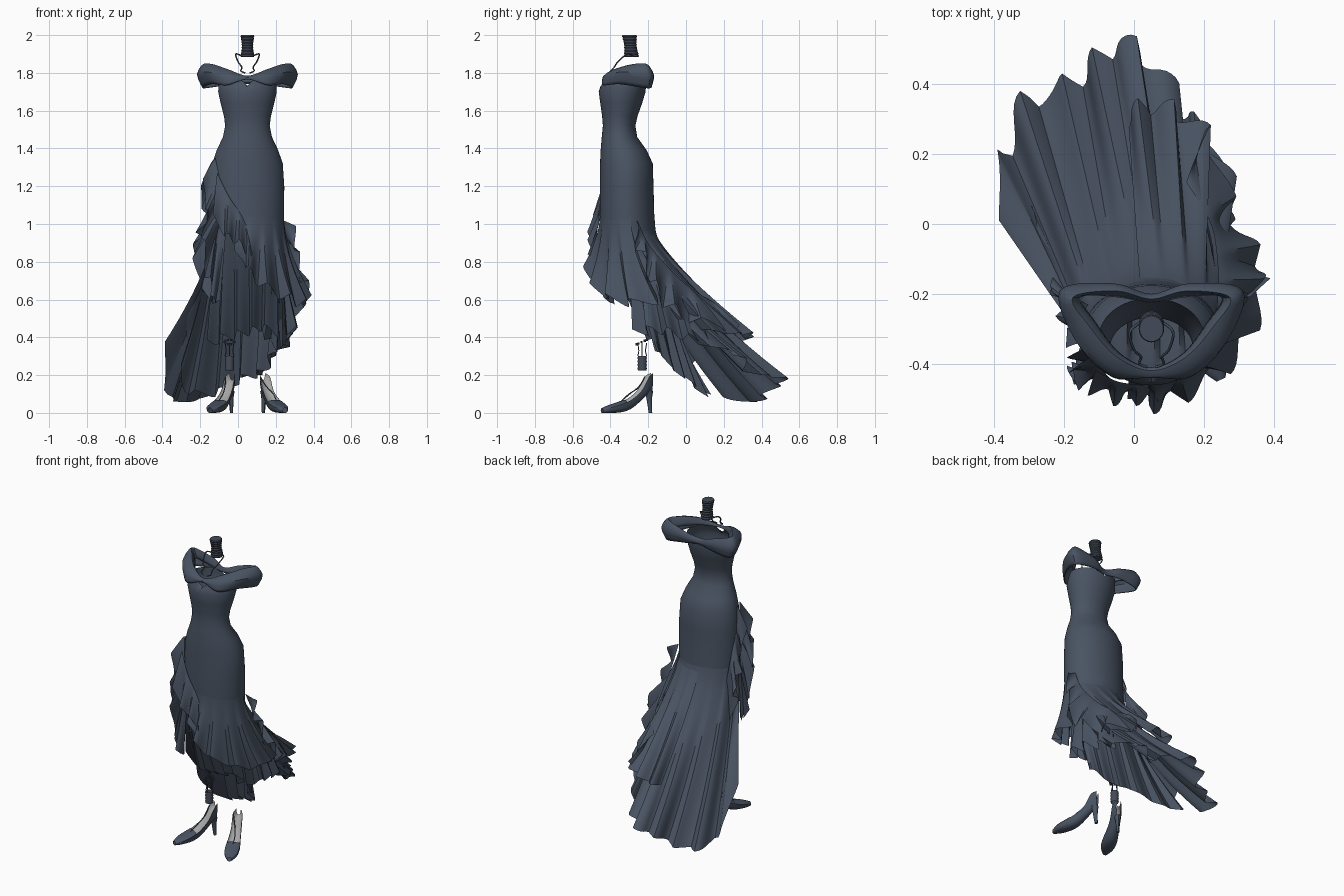
import bpy, bmesh, math
from math import sin, cos, pi, radians
from mathutils import Vector, Matrix

if "Cube" in bpy.data.objects:
    bpy.data.objects.remove(bpy.data.objects["Cube"], do_unlink=True)

MIDDLE_X = 0.05


def material(name, red, green, blue):
    mat = bpy.data.materials.new(name)
    mat.use_nodes = True
    mat.diffuse_color = (red, green, blue, 1)
    mat.node_tree.nodes["Principled BSDF"].inputs["Base Color"].default_value = (red, green, blue, 1)
    return mat


slate = material("slate blue fabric", .066, .086, .122)
dark = material("dark trim", .056, .07, .098)
grey = material("grey lining", .38, .38, .38)


def spline(points, count, closed=False):
    """Sample a smooth curve through the given points."""
    pts = [Vector(p) for p in points]
    last = len(pts) if closed else len(pts) - 1

    def pick(i):
        return pts[i % len(pts)] if closed else pts[max(0, min(i, len(pts) - 1))]

    result = []
    for step in range(count if closed else count + 1):
        pos = step * last / count
        i = min(int(pos), last - 1)
        t = pos - i
        a, b, c, d = (pick(i + k) for k in (-1, 0, 1, 2))
        result.append(b + (c - a) * (t / 2) + (a * 2 - b * 5 + c * 4 - d) * (t * t / 2)
                      + (b * 3 - a - c * 3 + d) * (t ** 3 / 2))
    return result


def loft(name, rows, mat, closed=False, caps=False, thickness=0):
    """Skin a grid of points, given row by row."""
    bm = bmesh.new()
    grid = [[bm.verts.new(p) for p in row] for row in rows]
    width = len(grid[0])
    for low, high in zip(grid, grid[1:]):
        for i in range(width if closed else width - 1):
            j = (i + 1) % width
            bm.faces.new((low[i], low[j], high[j], high[i]))
    if caps:
        bm.faces.new(grid[0])
        bm.faces.new(grid[-1])
    bmesh.ops.recalc_face_normals(bm, faces=bm.faces)
    mesh = bpy.data.meshes.new(name)
    bm.to_mesh(mesh)
    bm.free()
    mesh.materials.append(mat)
    obj = bpy.data.objects.new(name, mesh)
    bpy.context.collection.objects.link(obj)
    if thickness:
        obj.modifiers.new("thickness", "SOLIDIFY").thickness = thickness
    return obj


def pleated_sheet(name, top, hem, pleats, depth, flare, ragged=.03, onset=1.3):
    """Cloth hanging from a top line to a hem, with rounded folds that deepen downwards."""
    cols, steps = pleats * 10, 14
    upper, lower = spline(top, cols), spline(hem, cols)
    rows = []
    for s in range(steps + 1):
        v = s / steps
        row = []
        for i in range(cols + 1):
            along = lower[min(i + 1, cols)] - lower[max(i - 1, 0)]
            drop = lower[i] - upper[i]
            normal = along.cross(drop).normalized()
            phase = (i / 10) % 1
            fold = -.5 * cos(pi * phase / .8) if phase < .8 else .5 * cos(pi * (phase - .8) / .2)
            reach = v * (1 + ragged * fold * v)
            p = upper[i] + Vector((drop.x * reach ** flare, drop.y * reach ** flare, drop.z * reach))
            row.append(p + normal * (fold * depth * v ** onset))
        rows.append(row)
    return loft(name, rows, slate)


def wire(name, points, radius, mat):
    curve = bpy.data.curves.new(name, "CURVE")
    curve.dimensions = "3D"
    curve.bevel_depth = radius
    curve.bevel_resolution = 1
    line = curve.splines.new("POLY")
    path = spline(points, 24)
    line.points.add(len(path) - 1)
    for point, p in zip(line.points, path):
        point.co = (*p, 1)
    curve.materials.append(mat)
    obj = bpy.data.objects.new(name, curve)
    bpy.context.collection.objects.link(obj)
    return obj


def ring(x, y, z, rx, ry, count=60):
    return [Vector((x + rx * cos(2 * pi * i / count), y + ry * sin(2 * pi * i / count), z))
            for i in range(count)]


# Fitted body: height, half width, front, back
profile = [(.95, .19, -.452, -.16), (1.05, .194, -.457, -.168), (1.2, .195, -.455, -.172),
           (1.32, .187, -.455, -.176), (1.39, .163, -.452, -.208), (1.46, .13, -.446, -.258),
           (1.52, .118, -.44, -.268), (1.57, .124, -.444, -.257), (1.64, .142, -.454, -.232),
           (1.7, .155, -.462, -.214), (1.73, .153, -.452, -.212), (1.765, .15, -.435, -.212)]
body = [ring(MIDDLE_X, (front + back) / 2, z, rx, (back - front) / 2) for z, rx, front, back in profile]
# Neckline dips at the centre of the front and back
for p in body[-1]:
    p.z -= .032 * max(0, 1 - abs(p.x - MIDDLE_X) / .035)
loft("fitted_bodice_and_skirt", body, slate, closed=True)

# Off-the-shoulder collar, mirrored from front centre to back centre
collar_lines = [
    [(0, -.41, 1.775), (.09, -.37, 1.78), (.16, -.28, 1.79), (.2, -.21, 1.78), (.1, -.21, 1.76), (0, -.225, 1.75)],
    [(0, -.42, 1.785), (.1, -.38, 1.818), (.18, -.29, 1.845), (.225, -.21, 1.848), (.1, -.192, 1.81), (0, -.215, 1.78)],
    [(0, -.44, 1.775), (.12, -.425, 1.79), (.22, -.33, 1.805), (.262, -.19, 1.79), (.11, -.17, 1.78), (0, -.2, 1.755)],
    [(0, -.437, 1.765), (.11, -.44, 1.735), (.19, -.35, 1.74), (.235, -.2, 1.718), (.1, -.185, 1.735), (0, -.21, 1.74)],
]
collar = []
for half in collar_lines:
    whole = half + [(-x, y, z) for x, y, z in reversed(half[1:-1])]
    collar.append([p + Vector((MIDDLE_X, 0, 0)) for p in spline(whole, 60, closed=True)])
smooth_rows = [spline(column, 9) for column in zip(*collar)]
loft("shoulder_collar", list(zip(*smooth_rows)), slate, closed=True, thickness=.006)


# Skirt top lines follow the hips
def hip_line(start, end, z, scale=1):
    turns = [radians(start + (end - start) * i / 8) for i in range(9)]
    return [(MIDDLE_X + .19 * scale * cos(a), -.308 + .146 * scale * sin(a), z) for a in turns]


# Long back train and the layers beneath it
pleated_sheet("back_train", hip_line(205, -20, .97),
              [(-.385, .04, .38), (-.375, .2, .1), (-.31, .35, .06), (-.2, .395, .07), (-.12, .46, .13),
               (-.04, .52, .17), (.07, .45, .2), (.14, .32, .22), (.21, .27, .32), (.26, .08, .36)],
              8, .05, 1.45)
pleated_sheet("inner_train", hip_line(215, -30, .95, .95),
              [(-.26, -.08, .5), (-.3, .08, .16), (-.14, .09, .1), (.02, .01, .18), (.13, -.06, .22),
               (.19, -.15, .34), (.13, -.2, .42)], 8, .045, 1.3, .06)
pleated_sheet("front_underskirt", [(-.12, -.39, 1), (-.03, -.445, 1), (.1, -.45, 1), (.21, -.38, 1)],
              [(-.16, -.13, .36), (-.07, -.18, .4), (.04, -.21, .42), (.12, -.22, .45), (.22, -.22, .42)],
              5, .04, 1.1, .1)
pleated_sheet("upper_train_tier", hip_line(100, 10, .95, 1.01),
              [(-.03, .3, .38), (.04, .34, .4), (.13, .32, .42), (.22, .24, .42), (.28, .1, .44)],
              4, .05, 1.2)

# Front drape crossing to the left hip
pleated_sheet("front_drape", hip_line(250, 365, 1.04, 1.015),
              [(.0, -.48, .85), (.05, -.52, .76), (.14, -.49, .67), (.26, -.41, .61), (.34, -.29, .58), (.37, -.14, .6)],
              5, .06, 1.6, .08, 1.8)

# Ruffle cascades at the hips
pleated_sheet("right_ruffle", [(-.12, -.38, 1.35), (-.09, -.42, 1.2), (-.07, -.44, 1.08), (-.11, -.4, .95), (-.12, -.37, .8)],
              [(-.18, -.4, 1.22), (-.17, -.45, 1.06), (-.18, -.43, .9), (-.16, -.42, .7), (-.11, -.4, .58)],
              4, .06, .8, .15)
pleated_sheet("right_side_ruffle", [(-.13, -.34, 1.34), (-.14, -.3, 1.15), (-.14, -.25, 1), (-.13, -.23, .88)],
              [(-.2, -.33, 1.2), (-.18, -.3, 1), (-.24, -.18, .87), (-.18, -.22, .63)], 4, .05, .8, .1)
pleated_sheet("centre_ruffle", [(-.11, -.42, 1.27), (-.05, -.45, 1.15), (.01, -.46, 1.06), (.04, -.46, 1)],
              [(-.13, -.47, 1.03), (-.06, -.5, .94), (.0, -.5, .9), (.07, -.5, .82)], 3, .05, .8, .15)
pleated_sheet("right_hanging_panel", [(-.13, -.35, 1), (-.1, -.41, 1), (-.06, -.43, 1)],
              [(-.18, -.37, .64), (-.14, -.42, .6), (-.1, -.41, .6)], 2, .04, 1, .1)
pleated_sheet("left_ruffle", [(.235, -.26, 1.02), (.24, -.2, .9), (.24, -.12, .8), (.22, 0, .68), (.15, .12, .6)],
              [(.3, -.27, .98), (.32, -.22, .8), (.37, -.13, .61), (.29, .02, .5), (.2, .28, .44)],
              5, .06, .8, .1)
pleated_sheet("left_lower_ruffle", [(.22, -.3, .85), (.24, -.18, .8), (.2, .02, .67)],
              [(.24, -.27, .42), (.3, -.17, .44), (.28, -.03, .41), (.24, .12, .36)], 4, .05, 1.1, .1)

# Choker with wrapped bands and hanging cords
bands = []
for i in range(17):
    radius = .031 + .003 * (i % 2) + .003 * cos(i / 2.6)
    bands.append(ring(MIDDLE_X, -.288 - .012 * i / 16, 1.883 + i * .117 / 16, radius, radius + .003, 20))
loft("choker", bands, dark, closed=True, caps=True)
for side, label in ((1, "left"), (-1, "right")):
    cord = [(.03, -.28, 1.89), (.062, -.31, 1.9), (.05, -.36, 1.86), (.03, -.38, 1.83), (.035, -.4, 1.81), (.012, -.41, 1.8)]
    wire(label + "_choker_cord", [(MIDDLE_X + side * x, y, z) for x, y, z in cord], .004, dark)

# Heeled shoes: distance along the foot, half width, sole height, rim height
shoe = [(-.28, .014, 0, .014), (-.235, .038, 0, .03), (-.17, .043, .003, .05), (-.115, .037, .02, .075),
        (-.06, .031, .06, .12), (-.02, .029, .095, .19), (.01, .014, .11, .21)]


def build_shoe(label, x, turn):
    place = Matrix.Translation((x, -.19, 0)) @ Matrix.Rotation(turn, 4, "Z")
    outline = spline([(y, w, low) for y, w, low, rim in shoe], 18)
    rims = spline([(rim, 0, 0) for y, w, low, rim in shoe], 18)
    arc = [i * pi / 10 for i in range(11)]
    upper, lining, cap = [], [], []
    for (y, w, low), rim in zip(outline, rims):
        top = rim.x
        upper.append([(w * cos(a), y, top - (top - low) * sin(a) ** .6) for a in arc])
        lining.append([(w * .95 * cos(a), y, top - .002 - (top - low) * .35 * sin(a)) for a in arc])
        cap.append([(w * cos(a), y, top + .012 * sin(a)) for a in arc])
    parts = [loft(label + "_shoe_upper", upper, slate),
             loft(label + "_shoe_lining", lining[7:], grey),
             loft(label + "_shoe_toe", cap[:8], slate)]
    heel = [ring(0, -.008 + .01 * k, .115 * (1 - k), .02 - .012 * k ** .5, .024 - .014 * k ** .5, 12)
            for k in (0, .25, .5, .75, 1)]
    parts.append(loft(label + "_shoe_heel", heel, slate, closed=True, caps=True))
    strap = [(0, -.17, .06), (.004, -.12, .1), (-.01, -.06, .14), (-.026, -.02, .19)]
    parts.append(wire(label + "_shoe_strap", strap, .003, slate))
    for part in parts:
        part.matrix_world = place


build_shoe("right", -.035, -.42)
build_shoe("left", .135, .42)

# Anklet: cuff, hanging links and beaded loop
cuff = [ring(-.045, -.232, .225 + i * .075 / 8, .022 + .003 * (i % 2), .022 + .003 * (i % 2), 16) for i in range(9)]
loft("anklet_cuff", cuff, dark, closed=True)
for i in range(4):
    a = i * pi / 2
    wire("anklet_link", [(-.045 + .024 * cos(a), -.232 + .024 * sin(a), .3),
                         (-.045 + .018 * cos(a), -.232 + .018 * sin(a), .33),
                         (-.045 + .024 * cos(a), -.232 + .024 * sin(a), .37)], .003, dark)
for i in range(10):
    a = i * pi / 5
    bead = [ring(-.045 + .026 * cos(a), -.235 + .028 * sin(a), .375 + .012 * sin(a) + h, .006, .006, 8)
            for h in (-.006, .006)]
    loft("anklet_bead", bead, dark, closed=True, caps=True)

# Smooth shading with crisp folds
bpy.ops.object.select_all(action="DESELECT")
for obj in bpy.context.scene.objects:
    if obj.type == "MESH":
        obj.select_set(True)
        bpy.context.view_layer.objects.active = obj
bpy.ops.object.shade_smooth_by_angle(angle=radians(35))
